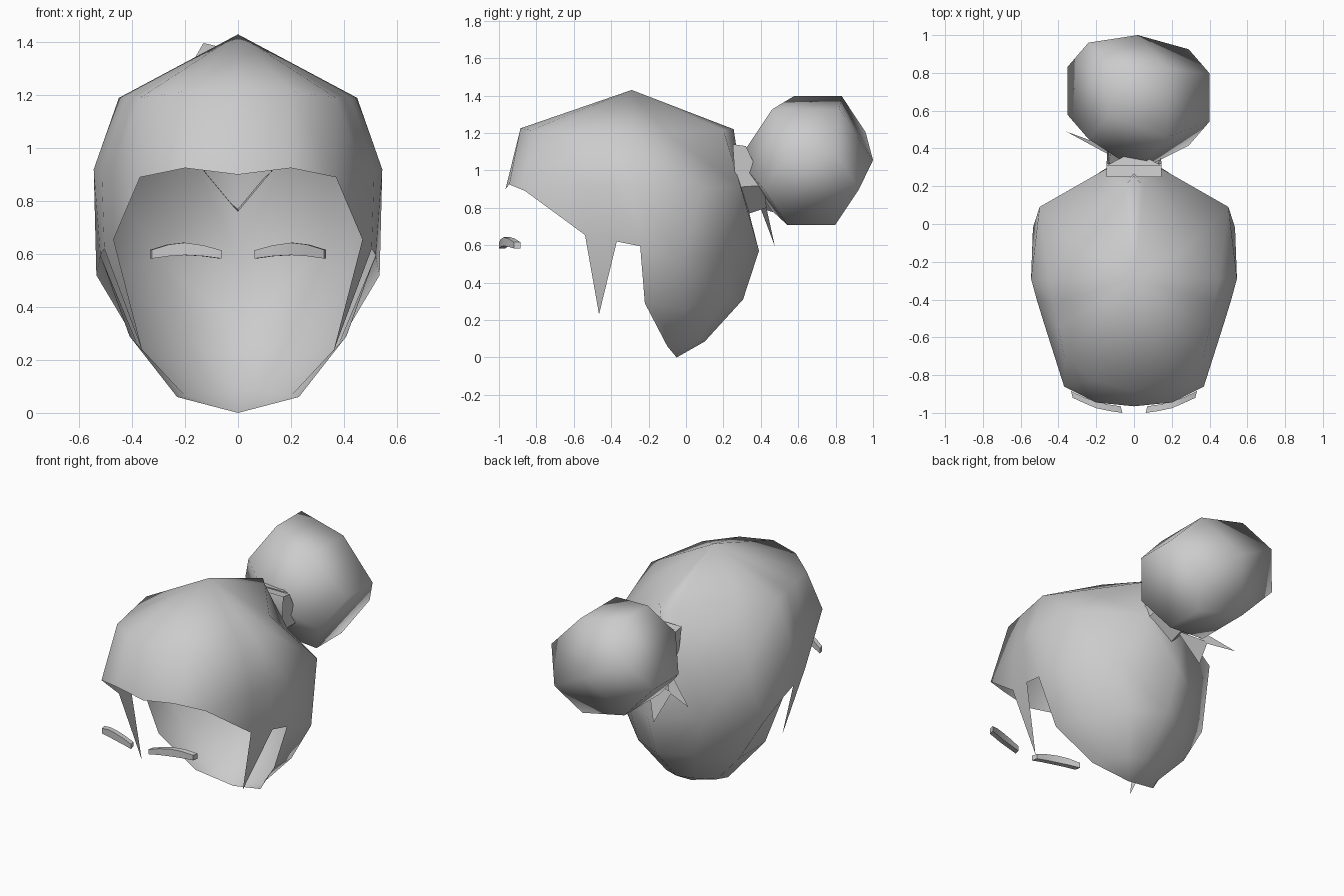
import bpy, math
from mathutils import Vector

if "Cube" in bpy.data.objects:
    bpy.data.objects.remove(bpy.data.objects["Cube"])


def make(name, verts, faces, angle=None, mirror=False):
    me = bpy.data.meshes.new(name)
    me.from_pydata([tuple(v) for v in verts], [], faces)
    ob = bpy.data.objects.new(name, me)
    bpy.context.collection.objects.link(ob)
    bpy.ops.object.select_all(action='DESELECT')
    ob.select_set(True)
    bpy.context.view_layer.objects.active = ob
    if angle:
        bpy.ops.object.shade_smooth_by_angle(angle=math.radians(angle))
    if mirror:
        m = ob.modifiers.new("mirror", 'MIRROR')
        m.use_clip = True
        m.merge_threshold = 0.001
        bpy.ops.object.modifier_apply(modifier="mirror")
    return ob


def bridge(a, b, closed=False):
    """Quads between two equally long index rows."""
    n = len(a)
    return [(a[i], b[i], b[(i + 1) % n], a[(i + 1) % n])
            for i in range(n if closed else n - 1)]


# Hair shell: half rings from front centre round to back centre, mirrored
crown = (0, -.29, 1.43)
upper = [(0, -.885, 1.225), (.2, -.83, 1.215), (.37, -.70, 1.19), (.40, -.55, 1.19),
         (.425, -.42, 1.19), (.45, -.29, 1.19), (.30, -.11, 1.20), (.05, .20, 1.217), (0, .255, 1.22)]
fringe = [(0, -.965, .90), (.2, -.945, .925), (.37, -.86, .89), (.475, -.53, .91),
          (.515, -.40, .92), (.545, -.29, .92), (.50, .09, .90), (.15, .29, .92), (0, .30, .92)]
ear = [(.47, -.54, .655), (.505, -.37, .62), (.52, -.245, .595),
       (.535, -.02, .52), (.28, .21, .57), (0, .39, .57)]
neck = [(.41, -.22, .29), (.38, .0, .26), (.20, .20, .30), (0, .305, .31)]
nape = [(.23, -.10, .06), (.20, -.03, .065), (.10, .06, .08), (0, .10, .085)]
lock_tip, nape_tip = (.36, -.465, .23), (0, -.05, 0)

verts, rows = [], []
for row in ([crown], upper, fringe, ear, neck, nape, [lock_tip, nape_tip]):
    rows.append(list(range(len(verts), len(verts) + len(row))))
    verts += row
top, r1, r2, r3, r4, r5, tips = rows
faces = [(top[0], r1[i], r1[i + 1]) for i in range(8)]
faces += bridge(r1, r2) + bridge(r2[3:], r3) + bridge(r3[2:], r4) + bridge(r4, r5)
faces += [(r2[2], r3[0], r2[3]), (r3[0], tips[0], r3[1])]
faces += [(r5[i], tips[1], r5[i + 1]) for i in range(3)]
make("hair_shell", verts, faces, 60, mirror=True)

# Bun: three hexagonal rings along a tilted axis, flat caps on both ends
axis = Vector((-.87, 0, .5))
up = Vector((.5, 0, .87))
side = Vector((0, 1, 0))
verts = []
for d, r, y in ((.30, .255, .705), (0, .36, .64), (-.31, .255, .67)):
    c = Vector((.02, y, 1.055)) + axis * d
    for k in range(6):
        a = k * math.pi / 3
        verts.append(c + side * (r * math.cos(a)) + up * (r * math.sin(a)))
ids = [list(range(k, k + 6)) for k in (0, 6, 12)]
faces = bridge(ids[0], ids[1], True) + bridge(ids[1], ids[2], True)
faces += [tuple(reversed(ids[0])), tuple(ids[2])]
faces = [tuple(reversed(f)) if len(f) == 6 else f for f in faces]
make("bun", verts, faces, 85)

# Hair tie: short five-sided sleeve joining head and bun
ring_a = [(-.145, .25, 1.14), (.145, .25, 1.14), (.125, .265, .91), (0, .31, .76), (-.125, .265, .91)]
ring_b = [(-.145, .32, 1.13), (.145, .32, 1.13), (.14, .42, .92), (0, .43, .80), (-.14, .42, .92)]
make("hair_tie", ring_a + ring_b, bridge(list(range(5)), list(range(5, 10)), True), 40)

# Loose strands: pointed triangles around the tie
strands = [((-.145, .31, 1.14), (.145, .31, 1.14), (0, .385, 1.13)),
           ((-.20, .43, .80), (0, .39, .82), (-.10, .475, .595)),
           ((-.12, .36, .92), (-.17, .42, .79), (-.36, .49, .77))]
make("loose_strands", [p for s in strands for p in s],
     [(i, i + 1, i + 2) for i in range(0, 9, 3)])

# Eyebrows: arched box strips
stations = [(.062, -.985, .583, .614), (.13, -.975, .592, .633), (.20, -.96, .596, .643),
            (.26, -.935, .592, .636), (.325, -.905, .583, .616)]
verts = []
for x, y, lo, hi in stations:
    verts += [(x, y - .015, lo), (x, y - .015, hi), (x + .008, y + .02, hi), (x + .008, y + .02, lo)]
faces = [(0, 1, 2, 3), (19, 18, 17, 16)]
for k in range(0, 16, 4):
    faces += bridge(list(range(k, k + 4)), list(range(k + 4, k + 8)), True)
make("eyebrows", verts, faces, 30, mirror=True)
